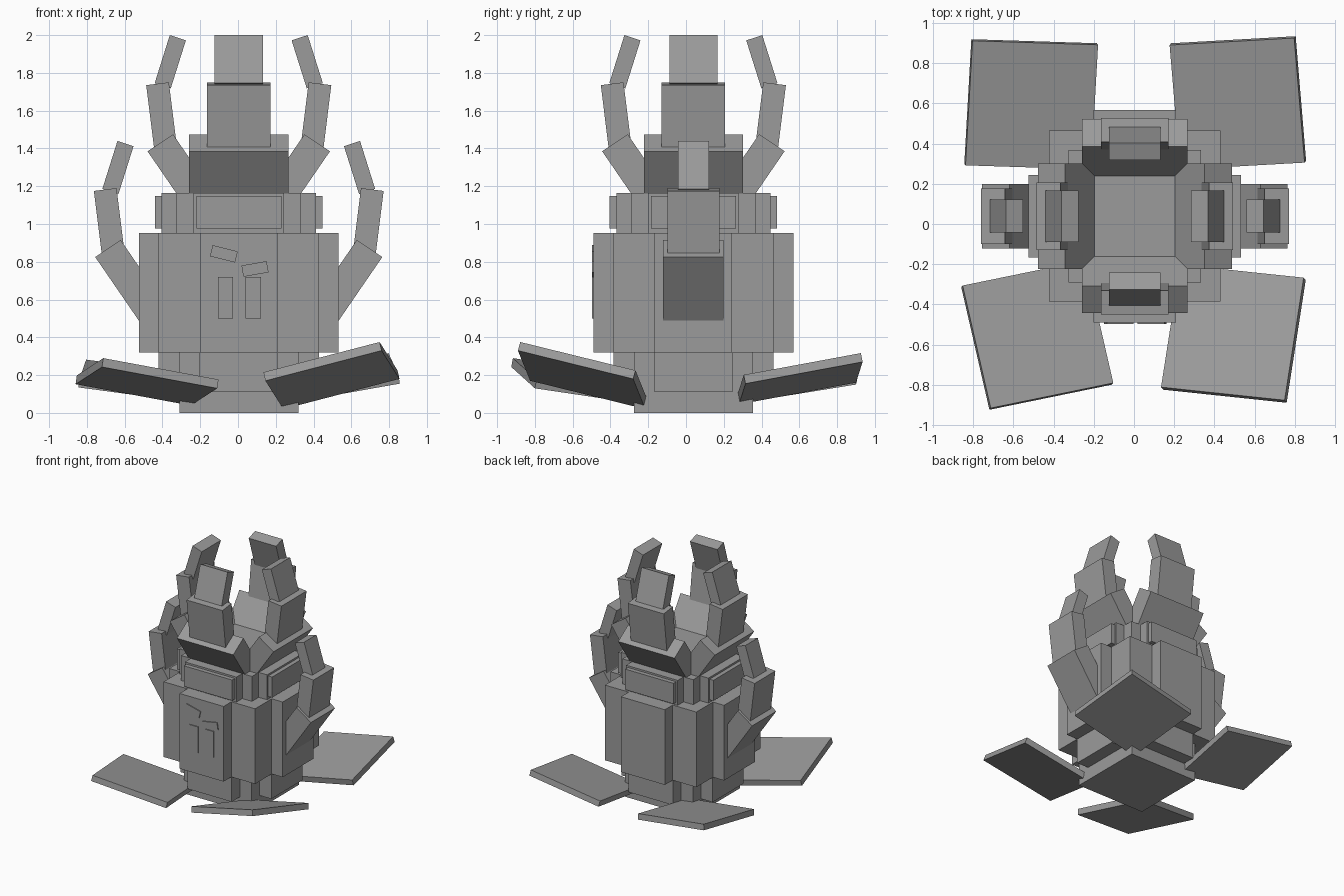
import bpy, bmesh, math
from mathutils import Vector, Matrix

if "Cube" in bpy.data.objects:
    bpy.data.objects.remove(bpy.data.objects["Cube"])

CX, CY = 0.004, 0.039   # axis of the tower

stone = bpy.data.materials.new("grey_stone")
stone.diffuse_color = (0.33, 0.33, 0.33, 1)
stone.use_nodes = True
stone.node_tree.nodes["Principled BSDF"].inputs["Base Color"].default_value = stone.diffuse_color


def hull(name, a, b):
    """Eight-cornered solid between two four-point rings."""
    bm = bmesh.new()
    va = [bm.verts.new(p) for p in a]
    vb = [bm.verts.new(p) for p in b]
    bm.faces.new(va)
    bm.faces.new(vb[::-1])
    for i in range(4):
        j = (i + 1) % 4
        bm.faces.new((va[i], vb[i], vb[j], va[j]))
    bmesh.ops.recalc_face_normals(bm, faces=bm.faces)
    me = bpy.data.meshes.new(name)
    bm.to_mesh(me)
    bm.free()
    me.materials.append(stone)
    ob = bpy.data.objects.new(name, me)
    bpy.context.collection.objects.link(ob)
    return ob


def block(name, hx, hy, z0, z1):
    """Upright block centred on the tower axis."""
    ring = [(-hx, -hy), (hx, -hy), (hx, hy), (-hx, hy)]
    hull(name, *[[(CX + x, CY + y, z) for x, y in ring] for z in (z0, z1)])


def cross(name, reach, half, z0, z1):
    """Two crossing blocks that give a panel on each of the four sides."""
    block(name + "_front_back", half, reach, z0, z1)
    block(name + "_sides", reach, half, z0, z1)


# Base
block("base_core", 0.315, 0.315, 0, 0.33)
cross("base_panel", 0.424, 0.207, 0.11, 0.33)

# Body
block("body_core", 0.426, 0.426, 0.32, 0.953)
cross("body_panel", 0.529, 0.205, 0.32, 0.953)

# Collar
block("collar_core", 0.33, 0.33, 0.94, 1.163)
cross("collar_band", 0.408, 0.24, 0.94, 1.163)
cross("collar_panel", 0.444, 0.225, 0.975, 1.148)
block("crown_floor", 0.215, 0.215, 1.15, 1.26)

# Three-part curved horns: side profile of each part as (outward, height)
HORN = [
    [(0.483, 1.385), (0.348, 1.475), (0.116, 1.137), (0.251, 1.047)],
    [(0.490, 1.735), (0.370, 1.750), (0.327, 1.405), (0.447, 1.390)],
    [(0.365, 2.000), (0.280, 1.972), (0.360, 1.718), (0.445, 1.746)],
]
PARTS = ("root", "middle", "tip")


def horn(name, angle, widths, dr=0.0, dz=0.0):
    turn = Matrix.Rotation(angle, 3, 'Z')
    for part, prof, w in zip(PARTS, HORN, widths):
        rings = [[turn @ Vector((r + dr, s * w / 2, z + dz)) + Vector((CX, CY, 0))
                  for r, z in prof] for s in (-1, 1)]
        hull(f"{name}_{part}", *rings)


for i, side in enumerate(("right", "back", "left", "front")):
    horn(f"crown_horn_{side}", i * math.pi / 2, (0.525, 0.335, 0.255))
for i, side in ((0, "right"), (2, "left")):
    horn(f"arm_{side}", i * math.pi / 2, (0.32, 0.275, 0.165), 0.277, -0.56)


# Tilted square leaves around the foot, from three corners of the underside
def leaf(name, a, b, c, thick=0.048):
    a, b, c = Vector(a), Vector(b), Vector(c)
    n = (b - a).cross(c - b).normalized()
    if n.z < 0:
        n = -n
    ring = [a, b, c, a + c - b]
    hull(name, ring, [p + n * thick for p in ring])


leaf("leaf_front_left", (-0.86, -0.315, 0.152), (-0.72, -0.925, 0.243), (-0.11, -0.80, 0.13))
leaf("leaf_front_right", (0.855, -0.28, 0.18), (0.76, -0.89, 0.33), (0.145, -0.825, 0.17))
leaf("leaf_back_right", (0.857, 0.315, 0.155), (0.805, 0.935, 0.27), (0.185, 0.90, 0.16))
leaf("leaf_back_left", (-0.845, 0.30, 0.135), (-0.81, 0.92, 0.235), (-0.185, 0.90, 0.15))


# Eyes and brows on the front panel
def plate(name, x, z, w, h, deg=0):
    rot = Matrix.Rotation(math.radians(-deg), 3, 'Y')
    corners = [(-w / 2, -h / 2), (w / 2, -h / 2), (w / 2, h / 2), (-w / 2, h / 2)]
    front = CY - 0.529
    hull(name, *[[rot @ Vector((u, 0, v)) + Vector((x, y, z)) for u, v in corners]
                 for y in (front - 0.008, front + 0.001)])


plate("eye_left", -0.066, 0.61, 0.08, 0.22)
plate("eye_right", 0.081, 0.61, 0.08, 0.22)
plate("brow_left", -0.075, 0.842, 0.137, 0.06, -14)
plate("brow_right", 0.09, 0.762, 0.135, 0.06, 10)
